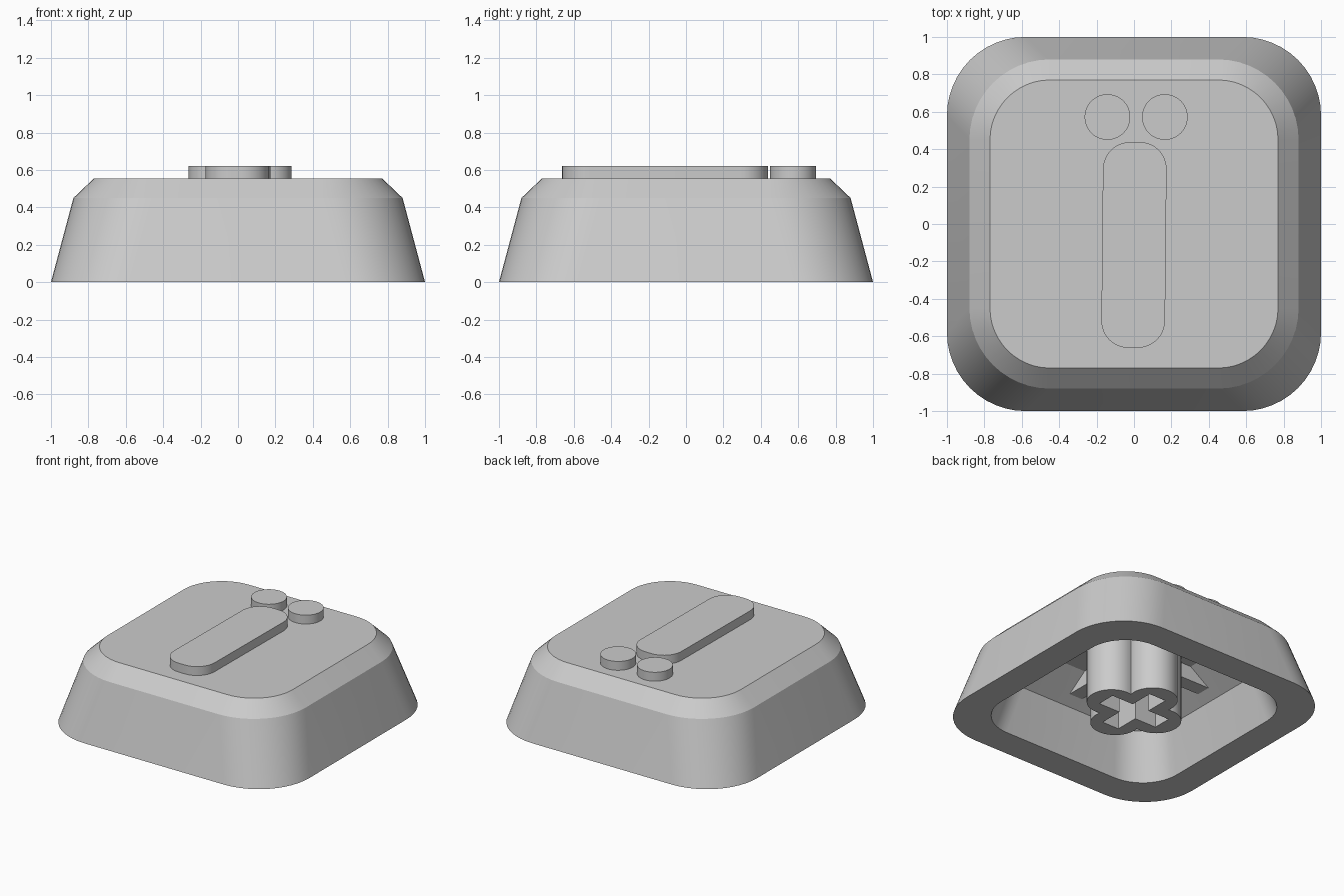
import bpy
import bmesh
from math import cos, sin, pi, radians, sqrt

cube = bpy.data.objects.get("Cube")
if cube:
    bpy.data.objects.remove(cube, do_unlink=True)

grey = bpy.data.materials.new("plain_grey")
grey.use_nodes = True
grey.diffuse_color = (0.6, 0.6, 0.6, 1)
grey.node_tree.nodes["Principled BSDF"].inputs["Base Color"].default_value = (0.6, 0.6, 0.6, 1)


def rounded_rect(hx, hy, r, steps=12):
    """Outline of a rounded rectangle, counter-clockwise."""
    points = []
    for k, (sx, sy) in enumerate([(1, 1), (-1, 1), (-1, -1), (1, -1)]):
        for i in range(steps + 1):
            a = (k + i / steps) * pi / 2
            points.append((sx * (hx - r) + r * cos(a), sy * (hy - r) + r * sin(a)))
    return points


def circle(cx, cy, r, steps=48):
    return [(cx + r * cos(2 * pi * i / steps), cy + r * sin(2 * pi * i / steps))
            for i in range(steps)]


def loft(name, sections, angle=25):
    """Skin a stack of (outline, z) sections and cap both ends."""
    bm = bmesh.new()
    rings = [[bm.verts.new((x, y, z)) for x, y in outline] for outline, z in sections]
    for low, high in zip(rings, rings[1:]):
        n = len(low)
        for i in range(n):
            j = (i + 1) % n
            bm.faces.new((low[i], low[j], high[j], high[i]))
    bm.faces.new(rings[0])
    bm.faces.new(rings[-1])
    bmesh.ops.recalc_face_normals(bm, faces=bm.faces)
    mesh = bpy.data.meshes.new(name)
    bm.to_mesh(mesh)
    bm.free()
    mesh.materials.append(grey)
    obj = bpy.data.objects.new(name, mesh)
    bpy.context.collection.objects.link(obj)
    bpy.ops.object.select_all(action="DESELECT")
    obj.select_set(True)
    bpy.context.view_layer.objects.active = obj
    bpy.ops.object.shade_smooth_by_angle(angle=radians(angle))
    return obj


# Hollow shell: ceiling, inner chamfer, cavity wall, flat rim, outer wall, chamfer, top
loft("cap_shell", [
    (rounded_rect(0.46, 0.46, 0.14), 0.50),
    (rounded_rect(0.69, 0.69, 0.28), 0.34),
    (rounded_rect(0.78, 0.78, 0.30), 0),
    (rounded_rect(1.0, 1.0, 0.42), 0),
    (rounded_rect(0.88, 0.88, 0.43), 0.45),
    (rounded_rect(0.77, 0.77, 0.32), 0.555),
])

# Raised symbol on top: a long bar and two dots
bar = [(x + 0.01 * y, y - 0.112) for x, y in rounded_rect(0.17, 0.55, 0.145)]
loft("raised_bar", [(bar, 0.54), (bar, 0.622)])
for side, x in (("right", -0.142), ("left", 0.165)):
    dot = circle(x, 0.572, 0.122)
    loft("raised_dot_" + side, [(dot, 0.54), (dot, 0.622)])

# Four-lobed stem under the cap
lobe_offset, lobe_radius = 0.2, 0.17
stem_outline = []
for i in range(96):
    a = 2 * pi * i / 96
    b = (a + pi / 4) % (pi / 2) - pi / 4
    reach = lobe_offset * cos(b) + sqrt(lobe_radius ** 2 - (lobe_offset * sin(b)) ** 2)
    stem_outline.append((reach * cos(a), reach * sin(a)))
stem = loft("stem", [(stem_outline, 0), (stem_outline, 0.52)])

# Cross-shaped socket cut into the stem
arm, half = 0.25, 0.07
quarter = [(arm, -half), (arm, half), (half, half)]
cross = []
for k in range(4):
    c, s = round(cos(k * pi / 2)), round(sin(k * pi / 2))
    cross += [(x * c - y * s, x * s + y * c) for x, y in quarter]
cutter = loft("socket_cutter", [(cross, -0.1), (cross, 0.44)])
cut = stem.modifiers.new("socket", "BOOLEAN")
cut.object = cutter
cut.operation = "DIFFERENCE"
cut.solver = "EXACT"
bpy.context.view_layer.objects.active = stem
bpy.ops.object.modifier_apply(modifier=cut.name)
bpy.ops.object.select_all(action="DESELECT")
stem.select_set(True)
bpy.ops.object.shade_smooth_by_angle(angle=radians(25))
bpy.data.objects.remove(cutter, do_unlink=True)

# Crossed ribs bracing the stem against the ceiling, each end on the chamfer
for name, turned in (("rib_across", False), ("rib_along", True)):
    for sign, end in ((-1, "first"), (1, "second")):
        near, far, half_width = sign * 0.3, sign * 0.64, 0.055
        rib = [(near, -half_width), (far, -half_width), (far, half_width), (near, half_width)]
        if turned:
            rib = [(y, x) for x, y in rib]
        loft(name + "_" + end, [(rib, 0.39), (rib, 0.51)])
